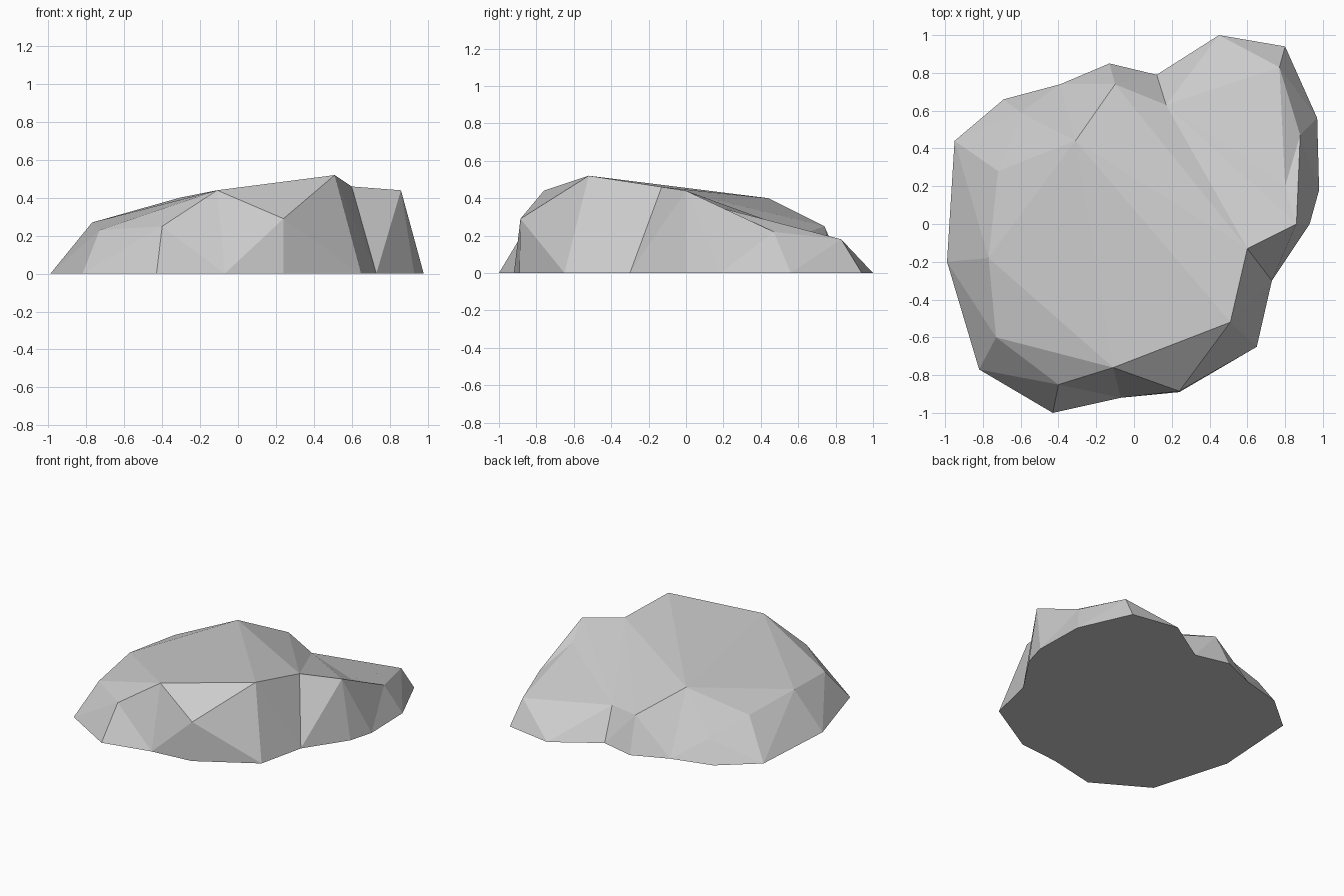
import bpy
import bmesh
from mathutils import Vector
from mathutils.geometry import delaunay_2d_cdt

cube = bpy.data.objects.get("Cube")
if cube:
    bpy.data.objects.remove(cube, do_unlink=True)

# Ground outline, counter-clockwise, corners named a to q
ground = [(-.43, -1), (-.07, -.92), (.24, -.89), (.65, -.65), (.73, -.3), (.93, 0),
          (.98, .18), (.97, .56), (.8, .94), (.45, 1), (.12, .79), (-.13, .85),
          (-.39, .74), (-.69, .66), (-.95, .44), (-.99, -.2), (-.82, -.77)]

# Raised corners: position, then the ground corners their side creases run down to
summit = {
    "F": (-.40, -.85, .25, "qab"),
    "D": (-.11, -.76, .44, "b"),
    "E": (.24, -.885, .29, "bcd"),
    "A": (.51, -.52, .52, "d"),
    "B": (.60, -.13, .46, "e"),
    "C": (.86, 0, .44, "efg"),
    "O": (.88, .47, .22, "gh"),
    "N": (.77, .83, .18, "hij"),
    "M": (.17, .63, .21, "jk"),
    "L": (-.10, .74, .25, "klm"),
    "J": (-.31, .44, .40, "m"),
    "K": (-.60, .59, .15, "mno"),
    "I": (-.72, .28, .24, "o"),
    "H": (-.77, -.18, .27, "op"),
    "G": (-.73, -.60, .23, "pq"),
    "P": (.80, .20, .345, ""),
}

# Rim of the upper surface, then the creases that cross it
rim = "FDEABCONMLJKIHGF"
creases = ["GDHJDAJBLBMCPMPNPO", "JI"]

points = {chr(ord("a") + i): Vector((x, y, 0)) for i, (x, y) in enumerate(ground)}
corner_count = len(points)
for name, (x, y, z, feet) in summit.items():
    points[name] = Vector((x, y, z))
    creases += [name + foot for foot in feet]

# Facet the whole upper side along the creases
names = list(points)
edges = [(names.index(p), names.index(q))
         for path in [rim] + creases for p, q in zip(path, path[1:])]
flat = [p.to_2d() for p in points.values()]
outline = list(range(corner_count))
verts, _, faces, origin, _, _ = delaunay_2d_cdt(flat, edges, [outline], 1, 1e-5)
heights = [p.z for p in points.values()]

bm = bmesh.new()
bverts = [bm.verts.new((v.x, v.y, heights[o[0]] if o else 0))
          for v, o in zip(verts, origin)]
for face in faces:
    bm.faces.new([bverts[i] for i in face])

# Flat underside
rim_edges = [e for e in bm.edges if e.is_boundary]
bmesh.ops.holes_fill(bm, edges=rim_edges, sides=0)
bmesh.ops.recalc_face_normals(bm, faces=bm.faces)

mesh = bpy.data.meshes.new("rock")
bm.to_mesh(mesh)
bm.free()
rock = bpy.data.objects.new("rock", mesh)
bpy.context.collection.objects.link(rock)

# Plain grey stone
stone = bpy.data.materials.new("grey_stone")
stone.use_nodes = True
grey = (.6, .6, .6, 1)
stone.diffuse_color = grey
stone.node_tree.nodes["Principled BSDF"].inputs["Base Color"].default_value = grey
mesh.materials.append(stone)
